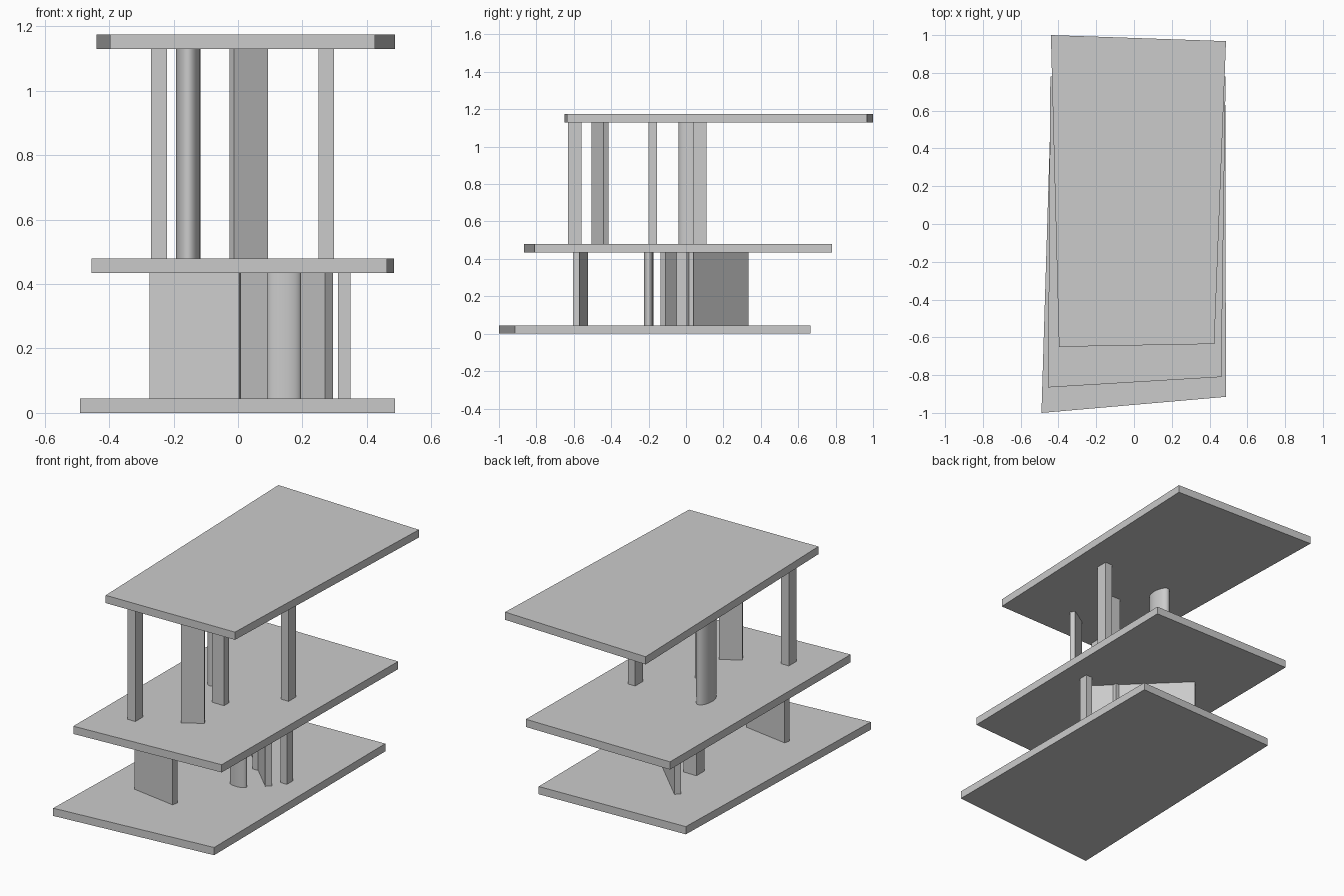
import bpy
import bmesh
import math

cube = bpy.data.objects.get("Cube")
if cube:
    bpy.data.objects.remove(cube, do_unlink=True)

grey = bpy.data.materials.new("concrete grey")
grey.use_nodes = True
grey.diffuse_color = (0.6, 0.6, 0.6, 1)
grey.node_tree.nodes["Principled BSDF"].inputs["Base Color"].default_value = (0.6, 0.6, 0.6, 1)

LOWER = (0.045, 0.435)
UPPER = (0.48, 1.13)


def prism(name, outline, z0, z1):
    """Extrude a counter-clockwise plan outline from z0 to z1."""
    bm = bmesh.new()
    base = bm.faces.new([bm.verts.new((x, y, z0)) for x, y in outline])
    top = bmesh.ops.extrude_face_region(bm, geom=[base])["geom"]
    bmesh.ops.translate(bm, vec=(0, 0, z1 - z0),
                        verts=[v for v in top if isinstance(v, bmesh.types.BMVert)])
    if base.is_valid and len(bm.faces) < len(outline) + 2:
        bm.faces.new(list(base.verts))
    bmesh.ops.recalc_face_normals(bm, faces=bm.faces)
    mesh = bpy.data.meshes.new(name)
    bm.to_mesh(mesh)
    bm.free()
    mesh.materials.append(grey)
    obj = bpy.data.objects.new(name, mesh)
    bpy.context.collection.objects.link(obj)
    return obj


def box_column(name, x0, x1, y0, y1, span):
    return prism(name, [(x0, y0), (x1, y0), (x1, y1), (x0, y1)], *span)


def oval_column(name, cx, cy, rx, ry, span, sides=48):
    angles = [2 * math.pi * i / sides for i in range(sides)]
    obj = prism(name, [(cx + rx * math.cos(a), cy + ry * math.sin(a)) for a in angles], *span)
    for face in obj.data.polygons:
        face.use_smooth = abs(face.normal.z) < 0.5
    # keep the rims crisp
    sharp = obj.data.attributes.new("sharp_edge", 'BOOLEAN', 'EDGE')
    for edge in obj.data.edges:
        a, b = (obj.data.vertices[i].co.z for i in edge.vertices)
        sharp.data[edge.index].value = abs(a - b) < 0.001
    return obj


# Floor slabs
prism("bottom_slab", [(-0.49, -1), (0.487, -0.915), (0.483, 0.665), (-0.44, 0.63)], 0, 0.045)
prism("middle_slab", [(-0.455, -0.865), (0.462, -0.81), (0.485, 0.78), (-0.443, 0.78)], 0.435, 0.48)
prism("top_slab", [(-0.397, -0.65), (0.425, -0.635), (0.487, 0.968), (-0.44, 1)], 1.13, 1.175)

# Lower storey walls and columns
prism("lower_front_wall", [(-0.275, -0.56), (0.003, -0.605), (0.01, -0.57), (-0.268, -0.525)], *LOWER)
prism("lower_diagonal_wall", [(0.27, -0.135), (0.295, -0.11), (-0.16, 0.335), (-0.185, 0.31)], *LOWER)
oval_column("lower_oval_column", 0.143, -0.2, 0.053, 0.025, LOWER)
box_column("lower_side_column", 0.31, 0.35, -0.05, 0.005, LOWER)
box_column("lower_back_column", -0.122, -0.04, 0.005, 0.078, LOWER)
box_column("lower_middle_column", 0.09, 0.165, 0.005, 0.04, LOWER)

# Upper storey walls and columns
box_column("upper_front_column", -0.27, -0.22, -0.63, -0.56, UPPER)
prism("upper_turned_wall", [(-0.012, -0.505), (0.093, -0.44), (0.078, -0.415), (-0.027, -0.48)], *UPPER)
box_column("upper_middle_column", -0.027, 0.05, -0.2, -0.155, UPPER)
box_column("upper_side_column", 0.25, 0.298, 0.04, 0.11, UPPER)
oval_column("upper_oval_column", -0.155, 0.035, 0.038, 0.075, UPPER)
